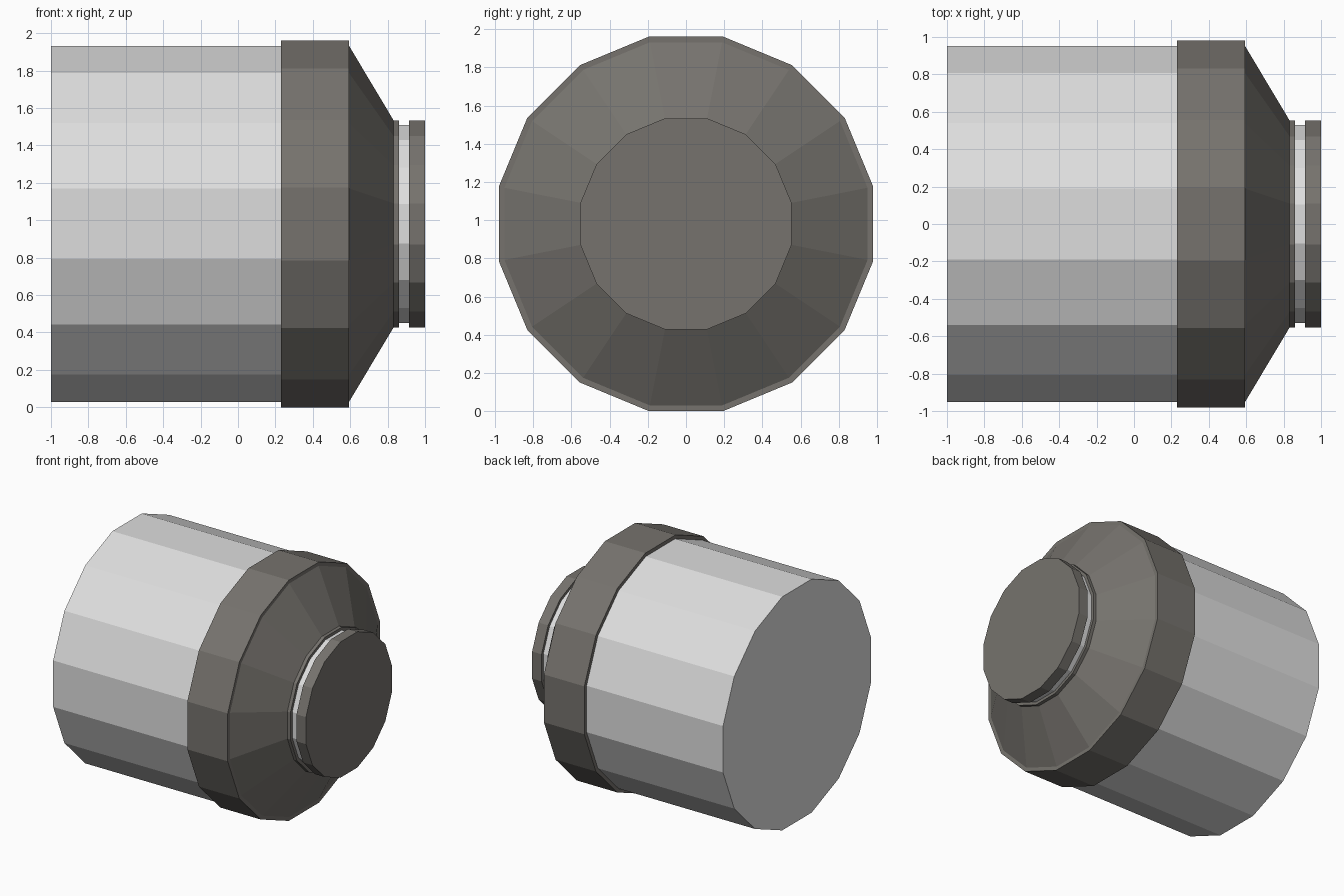
import bpy, bmesh, math

if "Cube" in bpy.data.objects:
    bpy.data.objects.remove(bpy.data.objects["Cube"])

SIDES = 16
R = 1.0
AXIS_Z = R * math.cos(math.pi / SIDES)   # flat side rests on the ground


def material(name, rgb):
    m = bpy.data.materials.new(name)
    m.diffuse_color = (*rgb, 1.0)
    m.use_nodes = True
    m.node_tree.nodes["Principled BSDF"].inputs["Base Color"].default_value = m.diffuse_color
    return m


light = material("light_grey", (0.73, 0.73, 0.73))
dark = material("dark_warm_grey", (0.181, 0.171, 0.155))


def lathe(name, profile, mat):
    """Turn an (x, radius) profile around the x axis; radius 0 makes an end cap."""
    bm = bmesh.new()
    rings = []
    for x, r in profile:
        if r == 0:
            rings.append(None)
            continue
        ring = []
        for i in range(SIDES):
            a = (i + 0.5) * 2 * math.pi / SIDES
            ring.append(bm.verts.new((x, r * math.cos(a), r * math.sin(a))))
        rings.append(ring)
    for p, q in zip(rings, rings[1:]):
        if p is None:
            bm.faces.new(q[::-1])
        elif q is None:
            bm.faces.new(p)
        else:
            for i in range(SIDES):
                j = (i + 1) % SIDES
                bm.faces.new((p[i], p[j], q[j], q[i]))
    me = bpy.data.meshes.new(name)
    bm.to_mesh(me)
    bm.free()
    me.materials.append(mat)
    ob = bpy.data.objects.new(name, me)
    ob.location.z = AXIS_Z
    bpy.context.collection.objects.link(ob)


BODY, NECK, LIP = 0.97, 0.54, 0.564

# Large light drum with closed back
lathe("drum", [(-1, 0), (-1, BODY), (0.23, BODY)], light)
# Dark band around the drum's front
lathe("collar", [(0.23, BODY), (0.23, R), (0.594, R), (0.594, BODY)], dark)
# Tapered shoulder ending in a narrow lip
lathe("shoulder", [(0.594, BODY), (0.832, LIP), (0.86, LIP), (0.86, NECK)], dark)
# Light groove between shoulder and cap
lathe("neck", [(0.86, NECK), (0.915, NECK)], light)
# Dark end cap
lathe("end_cap", [(0.915, NECK), (0.915, LIP), (1, LIP), (1, 0)], dark)
